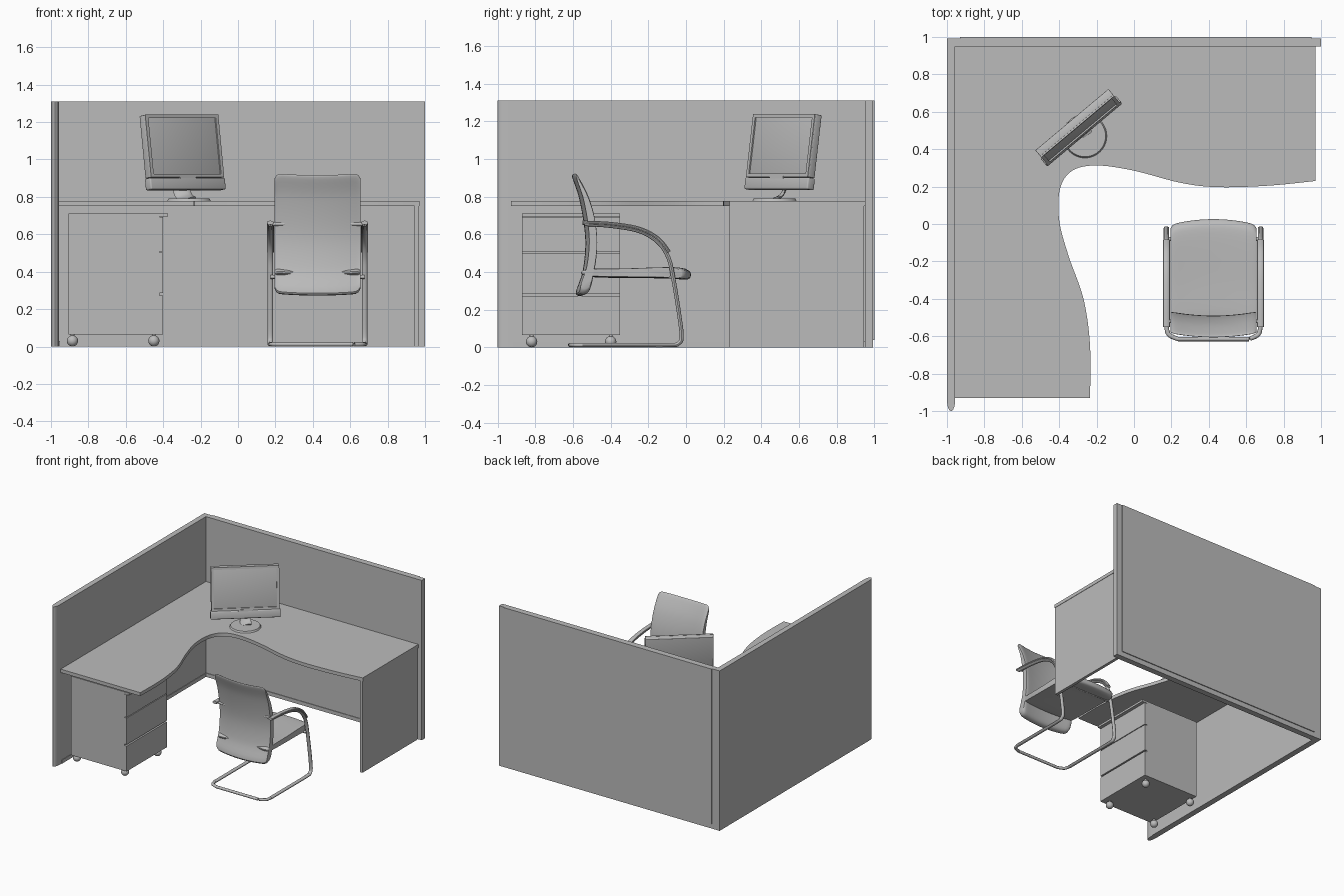
import bpy, bmesh, math
from mathutils import Vector, Matrix

if "Cube" in bpy.data.objects:
    bpy.data.objects.remove(bpy.data.objects["Cube"])

grey = bpy.data.materials.new("plain grey")
grey.use_nodes = True
grey.diffuse_color = (0.5, 0.5, 0.5, 1)
bsdf = next(n for n in grey.node_tree.nodes if n.type == 'BSDF_PRINCIPLED')
bsdf.inputs["Base Color"].default_value = (0.5, 0.5, 0.5, 1)


def finish(name, bm, smooth=False, matrix=None):
    if matrix:
        bm.transform(matrix)
    bmesh.ops.recalc_face_normals(bm, faces=bm.faces[:])
    mesh = bpy.data.meshes.new(name)
    bm.to_mesh(mesh)
    bm.free()
    mesh.materials.append(grey)
    obj = bpy.data.objects.new(name, mesh)
    bpy.context.collection.objects.link(obj)
    if smooth:
        bpy.ops.object.select_all(action='DESELECT')
        obj.select_set(True)
        bpy.context.view_layer.objects.active = obj
        bpy.ops.object.shade_smooth_by_angle(angle=math.radians(35))
    return obj


def box(name, x, y, z, bevel=0, matrix=None):
    """Box from its (low, high) range on each axis."""
    bm = bmesh.new()
    bmesh.ops.create_cube(bm, size=1)
    for v in bm.verts:
        v.co = Vector([(r[0] + r[1]) / 2 + c * (r[1] - r[0]) for r, c in zip((x, y, z), v.co)])
    if bevel:
        bmesh.ops.bevel(bm, geom=bm.edges[:], offset=bevel, segments=3, profile=0.5, affect='EDGES')
    return finish(name, bm, bool(bevel), matrix)


def spline(points, steps=6, closed=False):
    """Smooth curve through the points."""
    p = [Vector(q) for q in points]
    p = [p[-1]] + p + p[:2] if closed else [p[0]] + p + [p[-1]]
    out = []
    for a, b, c, d in zip(p, p[1:], p[2:], p[3:]):
        for i in range(steps):
            t = i / steps
            out.append(b + (c - a) * t / 2 + (a - b * 2.5 + c * 2 - d / 2) * t * t
                       + ((b - c) * 1.5 + (d - a) / 2) * t ** 3)
    return out if closed else out + [p[-2]]


def prism(name, outline, z0, z1):
    bm = bmesh.new()
    base = bm.faces.new([bm.verts.new((p[0], p[1], z0)) for p in outline])
    top = bmesh.ops.extrude_face_region(bm, geom=[base])["geom"]
    for v in top:
        if isinstance(v, bmesh.types.BMVert):
            v.co.z = z1
    return finish(name, bm, True)


def tube(name, path, width, height):
    """Sweep an oval along a path; the oval's wide axis stays sideways."""
    bm = bmesh.new()
    rings = []
    for i, p in enumerate(path):
        tangent = (path[min(i + 1, len(path) - 1)] - path[max(i - 1, 0)]).normalized()
        side = Vector((1, 0, 0)) - tangent * tangent.x
        side = side.normalized() if side.length > 0.02 else Vector((0, 1, 0))
        up = tangent.cross(side)
        angles = [math.tau * k / 12 for k in range(12)]
        rings.append([bm.verts.new(p + side * math.cos(a) * width / 2 + up * math.sin(a) * height / 2)
                      for a in angles])
    skin(bm, rings)
    return finish(name, bm, True)


def skin(bm, rings):
    for a, b in zip(rings, rings[1:]):
        for k in range(len(a)):
            n = (k + 1) % len(a)
            bm.faces.new((a[k], a[n], b[n], b[k]))
    bm.faces.new(rings[0])
    bm.faces.new(rings[-1])


def cushion(name, profile, x, half, bow, lift):
    """Loft a side profile across x, bowed in y and rounded at both sides."""
    section = spline(profile, 5, True)
    middle = sum(section, Vector((0, 0))) / len(section)
    bm = bmesh.new()
    rings = []
    for i in range(21):
        s = math.sin((i / 20 - 0.5) * math.pi)
        size = 1 - 0.09 * abs(s) ** 24
        ring = []
        for p in section:
            q = middle + (p - middle) * size
            ring.append(bm.verts.new((x + half * s, q.x + bow * s * s, q.y + lift * s * s)))
        rings.append(ring)
    skin(bm, rings)
    return finish(name, bm, True)


def cylinder(name, center, radius, depth, top=None):
    bm = bmesh.new()
    bmesh.ops.create_cone(bm, cap_ends=True, segments=40, radius1=radius,
                          radius2=radius if top is None else top, depth=depth)
    return finish(name, bm, True, Matrix.Translation(center))


# Partition walls; the left one ends in a rounded nose
nose = [(-0.978 + 0.022 * math.cos(a), -0.94 + 0.06 * math.sin(a))
        for a in [math.pi + math.pi * i / 12 for i in range(13)]]
prism("left_partition", nose + [(-0.956, 0.95), (-1, 0.95)], 0, 1.31)
box("back_partition", (-1, 1), (0.95, 0.993), (0, 1.31))
box("back_partition_cladding", (-0.93, 0.95), (0.99, 1), (0.04, 1.31))
box("left_skirting", (-0.957, -0.952), (-0.92, 0.95), (0, 0.03))
box("back_skirting", (-0.95, 0.945), (0.945, 0.951), (0, 0.03))

# Corner desk with a wavy front edge
wave = spline([(0.97, 0.23), (0.72, 0.205), (0.45, 0.197), (0.25, 0.22), (0, 0.285), (-0.2, 0.313),
               (-0.33, 0.285), (-0.395, 0.19), (-0.4, 0.02), (-0.35, -0.17), (-0.27, -0.4),
               (-0.235, -0.65), (-0.235, -0.93)])
prism("desk_top", wave + [Vector((-0.956, -0.93)), Vector((-0.956, 0.95)), Vector((0.97, 0.95))],
      0.75, 0.778)
box("desk_end_panel", (0.943, 0.967), (0.23, 0.945), (0, 0.75))

# Drawer pedestal, drawers facing the sitter
box("pedestal_body", (-0.905, -0.42), (-0.87, -0.35), (0.065, 0.695))
box("pedestal_lid", (-0.905, -0.375), (-0.87, -0.35), (0.695, 0.712))
for i, span in enumerate([(0.065, 0.273), (0.285, 0.502), (0.508, 0.693)]):
    box(f"drawer_front_{i + 1}", (-0.42, -0.4), (-0.87, -0.35), span)
for x in (-0.885, -0.45):
    for y in (-0.82, -0.4):
        bm = bmesh.new()
        bmesh.ops.create_uvsphere(bm, u_segments=16, v_segments=10, radius=0.03)
        finish("caster", bm, True, Matrix.Translation((x, y, 0.03)))
        cylinder("caster_stem", (x, y, 0.055), 0.01, 0.03)

# Monitor, turned to the sitter and leaning back
place = (Matrix.Translation((-0.298, 0.517, 1.035)) @ Matrix.Rotation(math.radians(40), 4, 'Z')
         @ Matrix.Rotation(math.radians(-8.5), 4, 'X'))
box("monitor_body", (-0.255, 0.255), (-0.018, 0.024), (-0.135, 0.203), 0.004, place)
box("monitor_chin", (-0.262, 0.262), (-0.026, 0.024), (-0.2, -0.137), 0.008, place)
box("monitor_button_strip", (-0.055, 0.055), (-0.029, -0.02), (-0.143, -0.13), 0, place)
for side in (-1, 1):
    box("bezel_side", sorted((side * 0.255, side * 0.235)), (-0.026, -0.017), (-0.135, 0.203), 0, place)
for low in (-0.135, 0.185):
    box("bezel_rail", (-0.235, 0.235), (-0.026, -0.017), (low, low + 0.018), 0, place)
box("monitor_rear_mount", (-0.075, 0.075), (0.022, 0.05), (-0.15, 0.0), 0.004, place)
cylinder("monitor_foot", (-0.262, 0.47, 0.784), 0.117, 0.012, 0.11)
turn = Matrix.Translation((-0.298, 0.517, 0)) @ Matrix.Rotation(math.radians(40), 4, 'Z')
neck = [turn @ p for p in spline([(0, 0.03, 0.96), (0, 0.02, 0.87), (0, -0.01, 0.81), (0, -0.06, 0.786)])]
tube("monitor_neck", neck, 0.09, 0.02)

# Cantilever chair
MID = 0.425
cushion("chair_back", [(-0.605, 0.905), (-0.57, 0.8), (-0.542, 0.65), (-0.535, 0.53), (-0.55, 0.4),
                       (-0.585, 0.285), (-0.535, 0.285), (-0.508, 0.38), (-0.49, 0.52),
                       (-0.5, 0.66), (-0.535, 0.79), (-0.59, 0.9)], MID, 0.23, 0.022, 0.01)
cushion("chair_seat", [(-0.51, 0.375), (-0.51, 0.41), (-0.3, 0.415), (-0.05, 0.422), (0.01, 0.41),
                       (0.026, 0.385), (0.005, 0.36), (-0.1, 0.366), (-0.3, 0.368)],
        MID, 0.23, -0.03, 0.005)
for label, side in (("right", -1), ("left", 1)):
    x = MID + side * 0.252
    leg = [(x, y, z) for y, z in [(-0.54, 0.655), (-0.4, 0.645), (-0.25, 0.618), (-0.15, 0.56),
                                  (-0.095, 0.48), (-0.07, 0.38), (-0.04, 0.2), (-0.023, 0.06),
                                  (-0.038, 0.022), (-0.08, 0.012), (-0.3, 0.012), (-0.55, 0.012)]]
    tube(f"chair_{label}_frame", spline(leg), 0.03, 0.022)
    pad = [(x, y, z) for y, z in [(-0.55, 0.662), (-0.4, 0.655), (-0.25, 0.63), (-0.15, 0.578), (-0.09, 0.505)]]
    tube(f"chair_{label}_armrest", spline(pad), 0.038, 0.022)
# Floor bar with rounded corners joining both sides
bar = [(MID - 0.252, -0.54, 0.012), (MID - 0.24, -0.59, 0.012), (MID - 0.19, -0.615, 0.012)]
bar = spline(bar) + spline([(2 * MID - x, y, z) for x, y, z in bar[::-1]])
tube("chair_floor_bar", bar, 0.024, 0.022)
for name, y, z in (("chair_seat_rail", -0.08, 0.372), ("chair_back_rail", -0.52, 0.655)):
    tube(name, [Vector((MID + s * 0.25, y, z)) for s in (-1, 1)], 0.02, 0.02)
